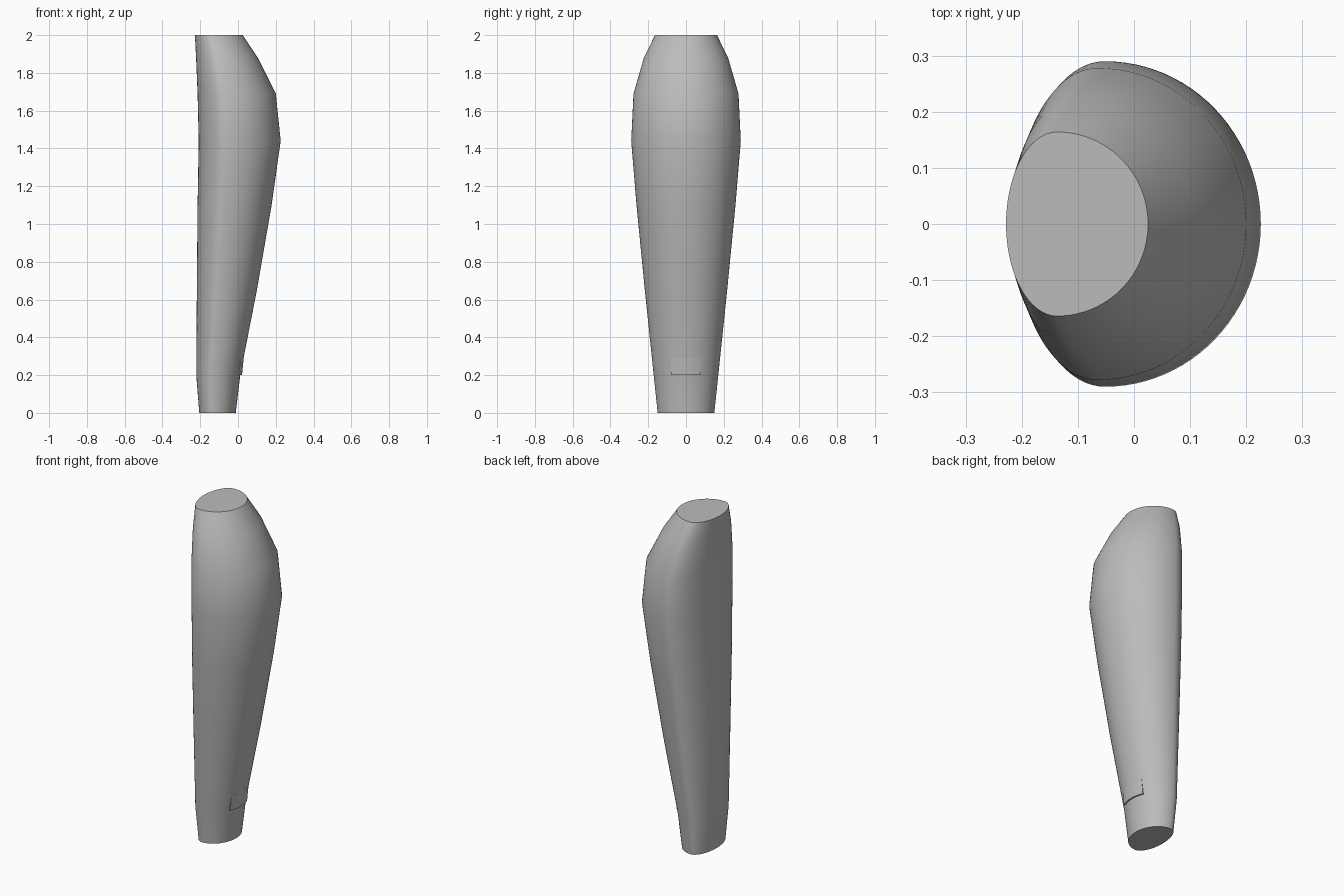
import bpy, bmesh, math

if "Cube" in bpy.data.objects:
    bpy.data.objects.remove(bpy.data.objects["Cube"])

grey = bpy.data.materials.new("plain grey")
grey.use_nodes = True
colour = (0.5, 0.5, 0.5, 1)
grey.diffuse_color = colour
grey.node_tree.nodes["Principled BSDF"].inputs["Base Color"].default_value = colour

# Height, flat side x, bulging side x, half width
SECTIONS = [
    (0.0, -0.205, -0.012, 0.15),
    (0.2, -0.221, 0.012, 0.171),
    (0.65, -0.218, 0.1, 0.218),
    (1.1, -0.214, 0.178, 0.262),
    (1.44, -0.208, 0.226, 0.29),
    (1.69, -0.214, 0.2, 0.278),
    (1.88, -0.222, 0.105, 0.223),
    (2.0, -0.228, 0.025, 0.164),
]


def section_at(z):
    """Interpolate the section measurements at a height."""
    for low, high in zip(SECTIONS, SECTIONS[1:]):
        if z <= high[0]:
            t = (z - low[0]) / (high[0] - low[0])
            return [a + (b - a) * t for a, b in zip(low, high)]


def outline_point(section, angle, offset=0.0):
    """Point on an oval with a shallow side and a deep side."""
    z, x_min, x_max, half = section
    centre = x_min + 0.36 * (x_max - x_min)
    reach = x_max - centre if math.cos(angle) > 0 else centre - x_min
    return (centre + (reach + offset) * math.cos(angle),
            (half + offset) * math.sin(angle), z)


def loft(name, rings):
    """Join closed rings of points and cap both ends."""
    bm = bmesh.new()
    loops = [[bm.verts.new(p) for p in ring] for ring in rings]
    for lower, upper in zip(loops, loops[1:]):
        for i in range(len(lower)):
            j = (i + 1) % len(lower)
            bm.faces.new((lower[i], lower[j], upper[j], upper[i]))
    bm.faces.new(loops[0][::-1])
    bm.faces.new(loops[-1])
    bmesh.ops.recalc_face_normals(bm, faces=bm.faces)
    mesh = bpy.data.meshes.new(name)
    bm.to_mesh(mesh)
    bm.free()
    mesh.materials.append(grey)
    obj = bpy.data.objects.new(name, mesh)
    bpy.context.collection.objects.link(obj)
    bpy.ops.object.select_all(action="DESELECT")
    obj.select_set(True)
    bpy.context.view_layer.objects.active = obj
    bpy.ops.object.shade_smooth_by_angle(angle=math.radians(40))
    return obj


# Tapered body
SIDES = 96
loft("tapered_body", [
    [outline_point(s, math.tau * i / SIDES) for i in range(SIDES)]
    for s in SECTIONS])

# Small raised lip that fades into the body
STEPS = 12
SPREAD = 0.46
angles = [SPREAD * (2 * i / STEPS - 1) for i in range(STEPS + 1)]
lip_rings = []
for height, rise in ((0.2, 0.009), (0.29, 0.0005)):
    section = section_at(height)
    outer = [outline_point(section, a, rise) for a in angles]
    inner = [outline_point(section, a, -0.01) for a in reversed(angles)]
    lip_rings.append(outer + inner)
loft("raised_lip", lip_rings)
